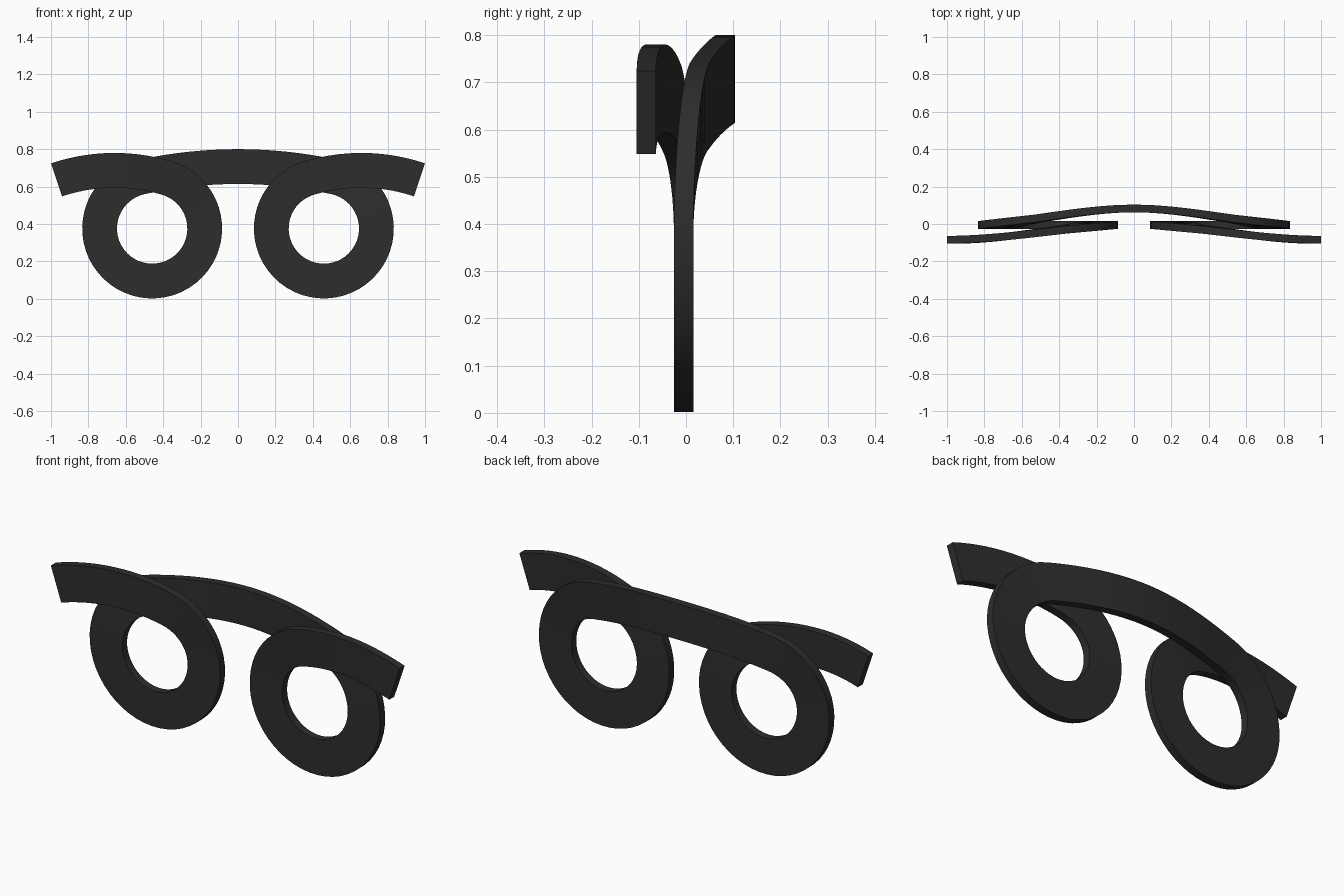
import bpy, bmesh, math
from math import sin, cos, asin, atan2, radians, pi

cube = bpy.data.objects.get("Cube")
if cube:
    bpy.data.objects.remove(cube, do_unlink=True)

RING_X, RING_Z, RING_R = 0.459, 0.376, 0.281   # centre line of the ring
HALF_W, HALF_T = 0.093, 0.0205                 # ribbon half width and half thickness
Y_RING, Y_BRIDGE, Y_TIP = -0.005, 0.083, -0.084


def tangent_arc(x, peak):
    """Arc peaking at (x, peak) that runs smoothly into the ring."""
    d, h = RING_X - x, peak - RING_Z
    r = (d * d + h * h - RING_R ** 2) / (2 * (h - RING_R))
    cz = peak - r
    return x, cz, r, atan2(RING_Z - cz, d)


def smooth(t):
    t = min(max(t, 0), 1)
    return t * t * (3 - 2 * t)


def arc_points(cx, cz, r, a0, a1, n):
    """Rows of centre x, centre z, radius and angle along an arc."""
    return [(cx, cz, r, a0 + (a1 - a0) * i / n) for i in range(n + 1)]


# Centre line of one half: bridge, ring, then front tip
bx, bz, br, b_ang = tangent_arc(0, 0.707)
tx, tz, tr, t_ang = tangent_arc(0.66, 0.687)
tip_ang = pi / 2 - asin((1 - tx) / (tr + HALF_W))
path = arc_points(bx, bz, br, pi / 2, b_ang, 10)
path += arc_points(RING_X, RING_Z, RING_R, b_ang, t_ang - 2 * pi, 48)[1:]
path += arc_points(tx, tz, tr, t_ang, tip_ang, 14)[1:]

# Lengths over which the ribbon bends backward and forward
bridge_len = br * (pi / 2 - b_ang)
ring_len = RING_R * (b_ang - t_ang + 2 * pi)
back_len = bridge_len + RING_R * b_ang
front_start = bridge_len + RING_R * (b_ang + pi)
front_len = bridge_len + ring_len + tr * (t_ang - tip_ang) - front_start

# Sweep the rectangular section along the path
bm = bmesh.new()
rows, s, prev = [], 0, None
for cx, cz, r, a in path:
    p = (cx + r * cos(a), cz + r * sin(a))
    if prev:
        s += math.dist(p, prev)
    prev = p
    y = Y_RING + (Y_BRIDGE - Y_RING) * (1 - smooth(s / back_len))
    y += (Y_TIP - Y_RING) * smooth((s - front_start) / front_len)
    rows.append([bm.verts.new((cx + (r + w * HALF_W) * cos(a), y + t * HALF_T,
                               cz + (r + w * HALF_W) * sin(a)))
                 for w, t in ((-1, -1), (1, -1), (1, 1), (-1, 1))])
for v in rows[0]:
    v.co.x = 0
for a, b in zip(rows, rows[1:]):
    for i in range(4):
        j = (i + 1) % 4
        bm.faces.new((a[i], a[j], b[j], b[i]))
bm.faces.new(rows[-1])
bmesh.ops.recalc_face_normals(bm, faces=bm.faces)
# The half is open at the middle, so check that its end cap points outward
bm.faces.ensure_lookup_table()
bm.normal_update()
if bm.faces[-1].normal.x < 0:
    bmesh.ops.reverse_faces(bm, faces=bm.faces)

mesh = bpy.data.meshes.new("looped_ribbon")
bm.to_mesh(mesh)
bm.free()
ribbon = bpy.data.objects.new("looped_ribbon", mesh)
bpy.context.collection.objects.link(ribbon)

# Dark material
mat = bpy.data.materials.new("charcoal")
mat.use_nodes = True
colour = (0.026, 0.026, 0.026, 1)
mat.diffuse_color = colour
mat.node_tree.nodes["Principled BSDF"].inputs["Base Color"].default_value = colour
mesh.materials.append(mat)

bpy.context.view_layer.objects.active = ribbon
ribbon.select_set(True)
bpy.ops.object.shade_smooth_by_angle(angle=radians(30))

# Other half
mirror = ribbon.modifiers.new("mirror", 'MIRROR')
mirror.use_clip = True
